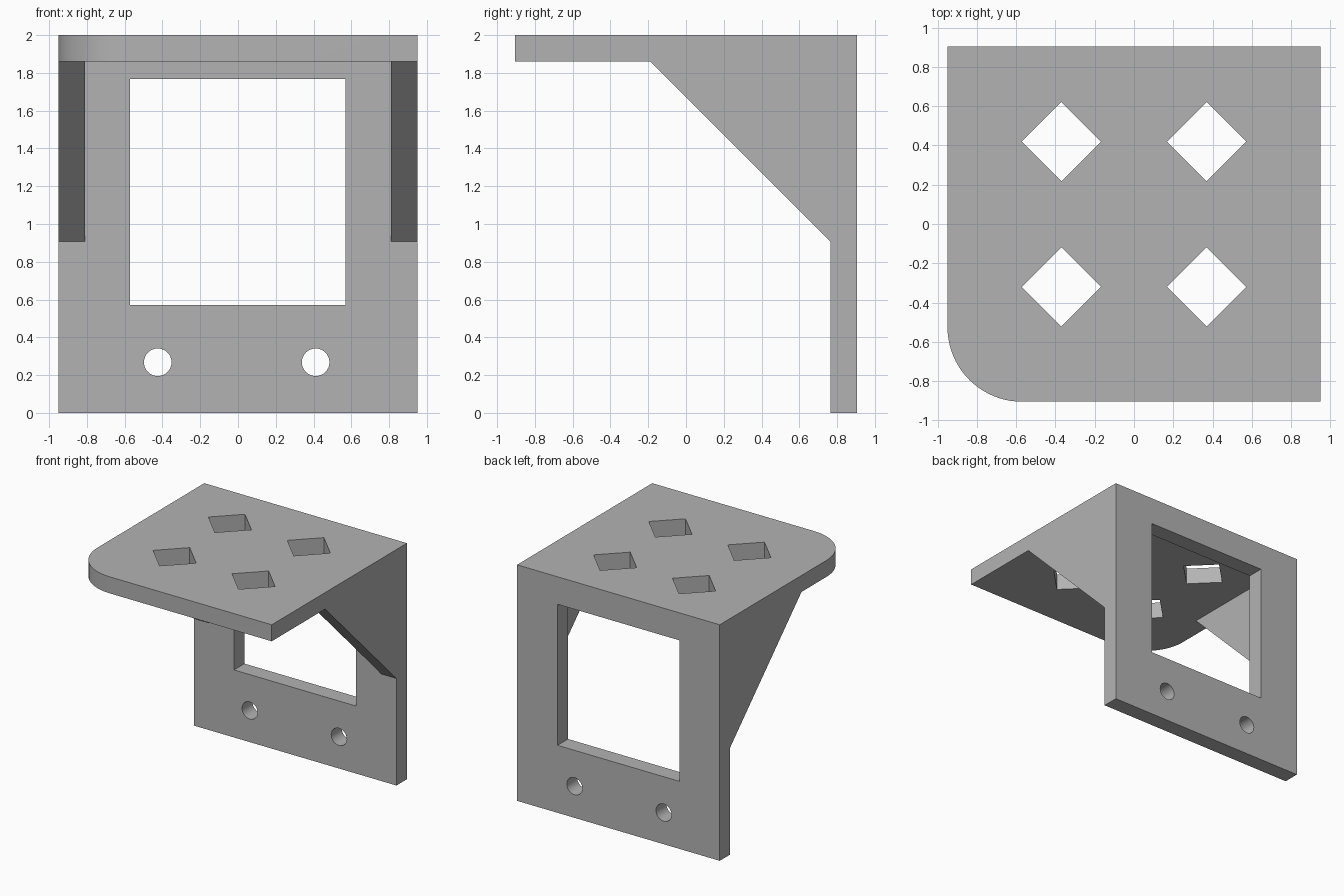
import bpy, bmesh
from math import sin, cos, pi, radians
from mathutils import Vector

if "Cube" in bpy.data.objects:
    bpy.data.objects.remove(bpy.data.objects["Cube"])

W, D, H = 0.95, 0.905, 2.0      # half width, half depth, height
T = 0.14                        # wall thickness
WALL, SHELF = D - T, H - T      # inner face of the wall, underside of the shelf

grey = bpy.data.materials.new("plain_grey")
grey.use_nodes = True
colour = (0.45, 0.45, 0.45, 1)
grey.diffuse_color = colour
grey.node_tree.nodes["Principled BSDF"].inputs["Base Color"].default_value = colour


def prism(name, outline, axis, low, high):
    """Extrude a flat outline along an axis; the outline uses the other two axes in order."""
    def place(p, depth):
        co = list(p)
        co.insert("xyz".index(axis), depth)
        return co
    bm = bmesh.new()
    face = bm.faces.new([bm.verts.new(place(p, low)) for p in outline])
    ext = bmesh.ops.extrude_face_region(bm, geom=[face])
    shift = Vector(place((0, 0), high - low))
    bmesh.ops.translate(bm, vec=shift,
                        verts=[v for v in ext["geom"] if isinstance(v, bmesh.types.BMVert)])
    bmesh.ops.recalc_face_normals(bm, faces=bm.faces)
    mesh = bpy.data.meshes.new(name)
    bm.to_mesh(mesh)
    bm.free()
    mesh.materials.append(grey)
    obj = bpy.data.objects.new(name, mesh)
    bpy.context.collection.objects.link(obj)
    return obj


def arc(cx, cy, r, start, end, steps):
    angles = [start + (end - start) * i / steps for i in range(steps + 1)]
    return [(cx + r * cos(a), cy + r * sin(a)) for a in angles]


def rect(x0, x1, y0, y1):
    return [(x0, y0), (x1, y0), (x1, y1), (x0, y1)]


# Bracket body: side profile of wall, sloped brace and shelf
side = [(D, 0), (D, H), (-D, H), (-D, SHELF), (-0.19, SHELF), (WALL, 0.907), (WALL, 0)]
bracket = prism("shelf_bracket", side, "x", -W, W)

# Hollow between the two side braces
cutters = [prism("brace_gap", rect(-1.2, WALL, -0.2, SHELF), "x", -0.81, 0.81)]

# Window in the wall
cutters.append(prism("wall_window", rect(-0.573, 0.57, 0.572, 1.767), "y", 0.6, 1.1))

# Screw holes below the window
for x in (-0.425, 0.411):
    cutters.append(prism("screw_hole", arc(x, 0.268, 0.073, 0, 2 * pi, 32)[:-1], "y", 0.6, 1.1))

# Diamond openings in the shelf
for x in (-0.37, 0.37):
    for y in (-0.32, 0.42):
        cutters.append(prism("diamond_hole", arc(x, y, 0.202, 0, 2 * pi, 4)[:-1], "z", 1.7, 2.2))

# Rounded front right corner of the shelf
R = 0.38
corner = arc(R - W, R - D, R, pi, 1.5 * pi, 20)
corner += [(R - W, -1.2), (-1.2, -1.2), (-1.2, R - D)]
cutters.append(prism("corner_round", corner, "z", 1.7, 2.2))

# Cut everything out and clear the cutters
bpy.ops.object.select_all(action="DESELECT")
bpy.context.view_layer.objects.active = bracket
bracket.select_set(True)
for cutter in cutters:
    cut = bracket.modifiers.new(cutter.name, "BOOLEAN")
    cut.operation, cut.solver, cut.object = "DIFFERENCE", "EXACT", cutter
    bpy.ops.object.modifier_apply(modifier=cut.name)
    bpy.data.objects.remove(cutter)

bpy.ops.object.shade_smooth_by_angle(angle=radians(30))
